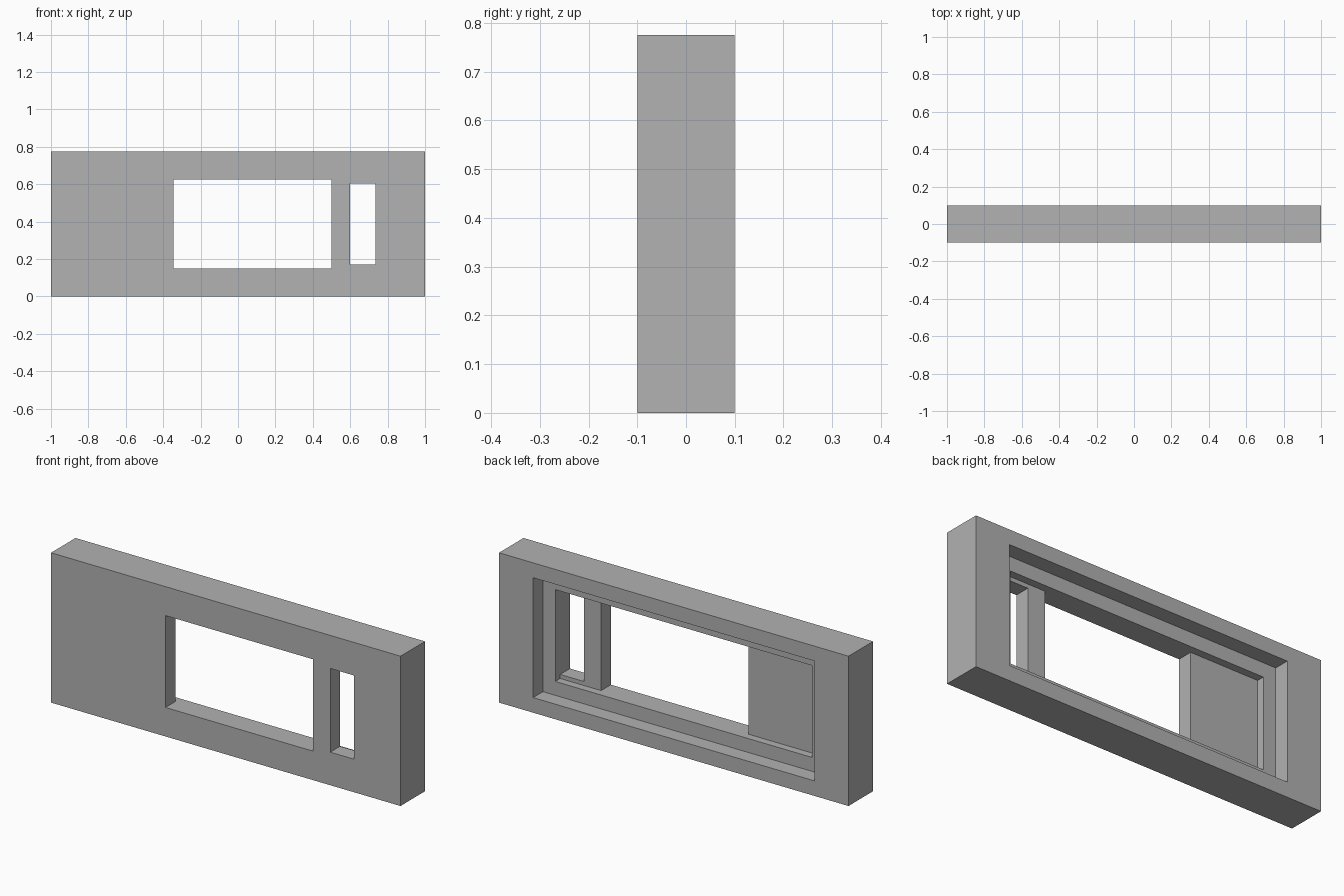
import bpy, bmesh

if "Cube" in bpy.data.objects:
    bpy.data.objects.remove(bpy.data.objects["Cube"])

# Outer block, and the pockets cut in it: (x0, x1, y0, y1, z0, z1)
BLOCK = (-1.0, 1.0, -0.1, 0.1, 0.0, 0.775)
POCKETS = [
    (-0.805, 0.805, 0.02, 0.1, 0.078, 0.698),    # wide back recess
    (-0.734, 0.734, -0.02, 0.02, 0.15, 0.625),   # inner stepped recess
    (-0.345, 0.5, -0.1, -0.02, 0.15, 0.625),     # large window
    (0.598, 0.734, -0.1, -0.02, 0.171, 0.604),   # small window
]

# Grid lines along each axis, from every box edge
lines = [sorted({b[2 * a + s] for b in POCKETS + [BLOCK] for s in (0, 1)})
         for a in range(3)]


def solid(cell):
    """True where a grid cell is inside the block and outside all pockets."""
    if any(i < 0 or i >= len(l) - 1 for i, l in zip(cell, lines)):
        return False
    c = [(l[i] + l[i + 1]) / 2 for i, l in zip(cell, lines)]
    return not any(all(b[2 * a] < c[a] < b[2 * a + 1] for a in range(3))
                   for b in POCKETS)


bm = bmesh.new()
verts = {}


def vert(key):
    if key not in verts:
        verts[key] = bm.verts.new([lines[a][key[a]] for a in range(3)])
    return verts[key]


# Skin every boundary between solid and empty cells
nx, ny, nz = (len(l) - 1 for l in lines)
for cell in [(i, j, k) for i in range(nx) for j in range(ny) for k in range(nz)]:
    if not solid(cell):
        continue
    for a in range(3):
        u, v = (a + 1) % 3, (a + 2) % 3
        for side in (0, 1):
            near = list(cell)
            near[a] += 2 * side - 1
            if solid(near):
                continue
            ring = []
            for du, dv in ((0, 0), (1, 0), (1, 1), (0, 1)):
                key = list(cell)
                key[a] += side
                key[u] += du
                key[v] += dv
                ring.append(vert(tuple(key)))
            bm.faces.new(ring if side else ring[::-1])

# Merge the flat areas
bmesh.ops.dissolve_limit(bm, angle_limit=0.01, verts=bm.verts[:], edges=bm.edges[:])
bmesh.ops.recalc_face_normals(bm, faces=bm.faces[:])

mesh = bpy.data.meshes.new("bezel_frame")
bm.to_mesh(mesh)
bm.free()
frame = bpy.data.objects.new("bezel_frame", mesh)
bpy.context.collection.objects.link(frame)

grey = bpy.data.materials.new("plain grey")
grey.diffuse_color = (0.445, 0.445, 0.445, 1.0)
grey.use_nodes = True
grey.node_tree.nodes["Principled BSDF"].inputs["Base Color"].default_value = grey.diffuse_color
mesh.materials.append(grey)
